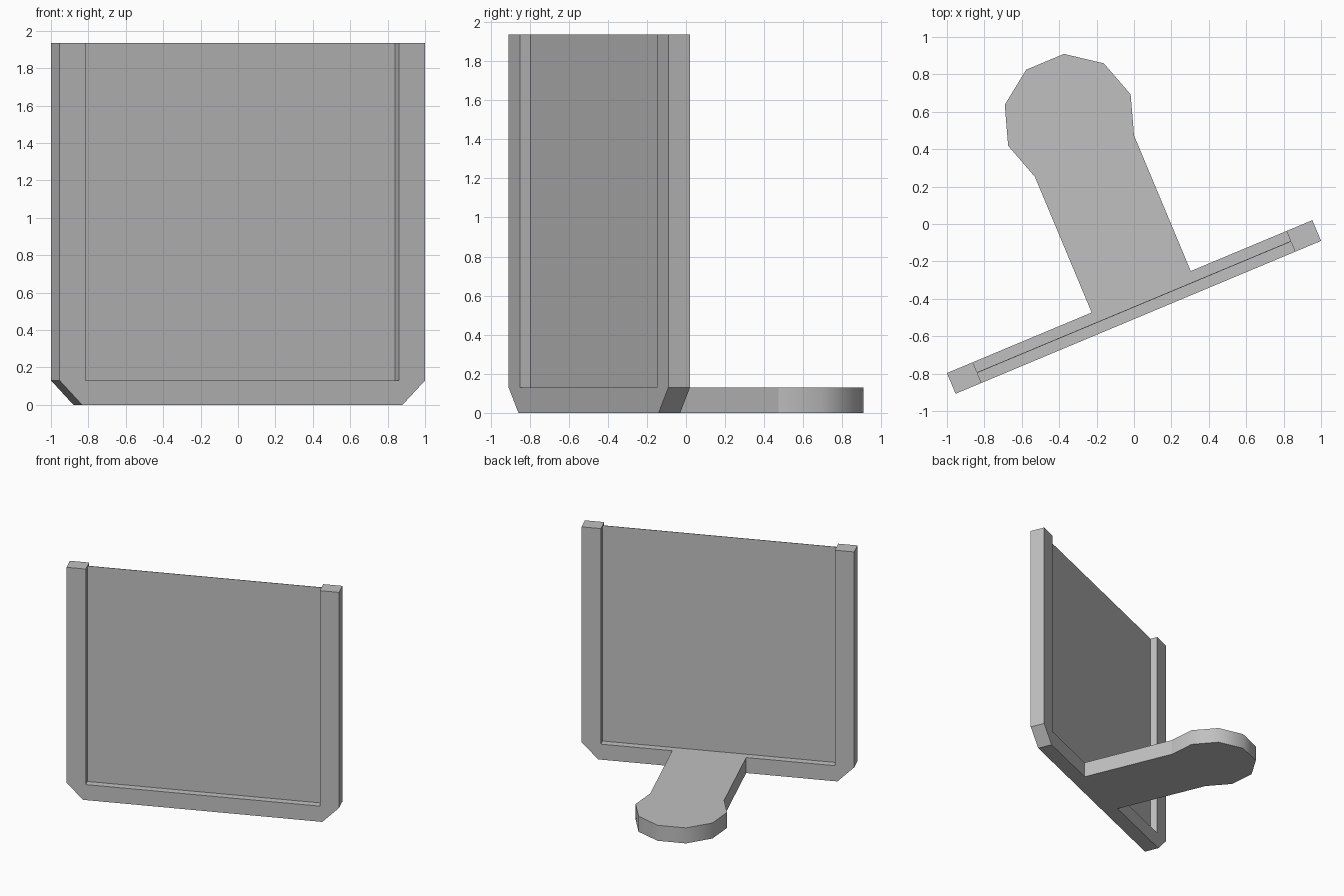
import bpy, bmesh, math
from mathutils import Matrix, Vector

if "Cube" in bpy.data.objects:
    bpy.data.objects.remove(bpy.data.objects["Cube"], do_unlink=True)

# Main sizes, in the frame's own axes (x along the frame, y behind it)
WIDTH, DEPTH, HEIGHT = 2.118, 0.12, 1.935
POST, RAIL, CHAMFER = 0.15, 0.13, 0.13
HALF = WIDTH / 2
PLACE = Matrix.Translation((0.023, -0.499, 0)) @ Matrix.Rotation(math.radians(22.7), 4, "Z")

grey = bpy.data.materials.new("plain grey")
grey.use_nodes = True
colour = (0.53, 0.53, 0.53, 1)
grey.diffuse_color = colour
grey.node_tree.nodes["Principled BSDF"].inputs["Base Color"].default_value = colour


def extrude_profile(name, points, offset, smooth_radius=None):
    """Extrude a closed profile; optionally smooth the sides lying on a round end."""
    bm = bmesh.new()
    face = bm.faces.new([bm.verts.new(p) for p in points])
    result = bmesh.ops.extrude_face_region(bm, geom=[face], use_keep_orig=True)
    moved = [g for g in result["geom"] if isinstance(g, bmesh.types.BMVert)]
    bmesh.ops.translate(bm, verts=moved, vec=offset)
    bmesh.ops.recalc_face_normals(bm, faces=bm.faces)
    if smooth_radius:
        for f in bm.faces:
            f.smooth = abs(f.normal.z) < 0.5 and f.calc_center_median().y > smooth_radius
    mesh = bpy.data.meshes.new(name)
    bm.to_mesh(mesh)
    bm.free()
    mesh.materials.append(grey)
    obj = bpy.data.objects.new(name, mesh)
    obj.matrix_world = PLACE
    bpy.context.collection.objects.link(obj)
    return obj


# U-shaped frame with clipped lower corners
right_half = [(HALF - CHAMFER, 0), (HALF, CHAMFER), (HALF, HEIGHT),
              (HALF - POST, HEIGHT), (HALF - POST, RAIL)]
outline = right_half + [(-x, z) for x, z in reversed(right_half)]
extrude_profile("frame", [(x, 0, z) for x, z in outline], Vector((0, DEPTH, 0)))

# Thin panel set midway in the frame
edge, thin = HALF - POST, 0.004
panel = [(-edge, RAIL), (edge, RAIL), (edge, HEIGHT), (-edge, HEIGHT)]
extrude_profile("panel", [(x, DEPTH / 2 - thin / 2, z) for x, z in panel], Vector((0, thin, 0)))

# Flat foot behind the frame, ending in a ten-sided round pad
RADIUS, PAD_X, PAD_Y = 0.355, 0.067, 1.115
pad = []
for i in range(-1, 7):
    a = math.radians(36 * i)
    pad.append((PAD_X + RADIUS * math.cos(a), PAD_Y + RADIUS * math.sin(a), 0))
neck = [(pad[-1][0], DEPTH, 0), (pad[0][0], DEPTH, 0)]
extrude_profile("foot", pad + neck, Vector((0, 0, RAIL)), smooth_radius=PAD_Y - RADIUS)
